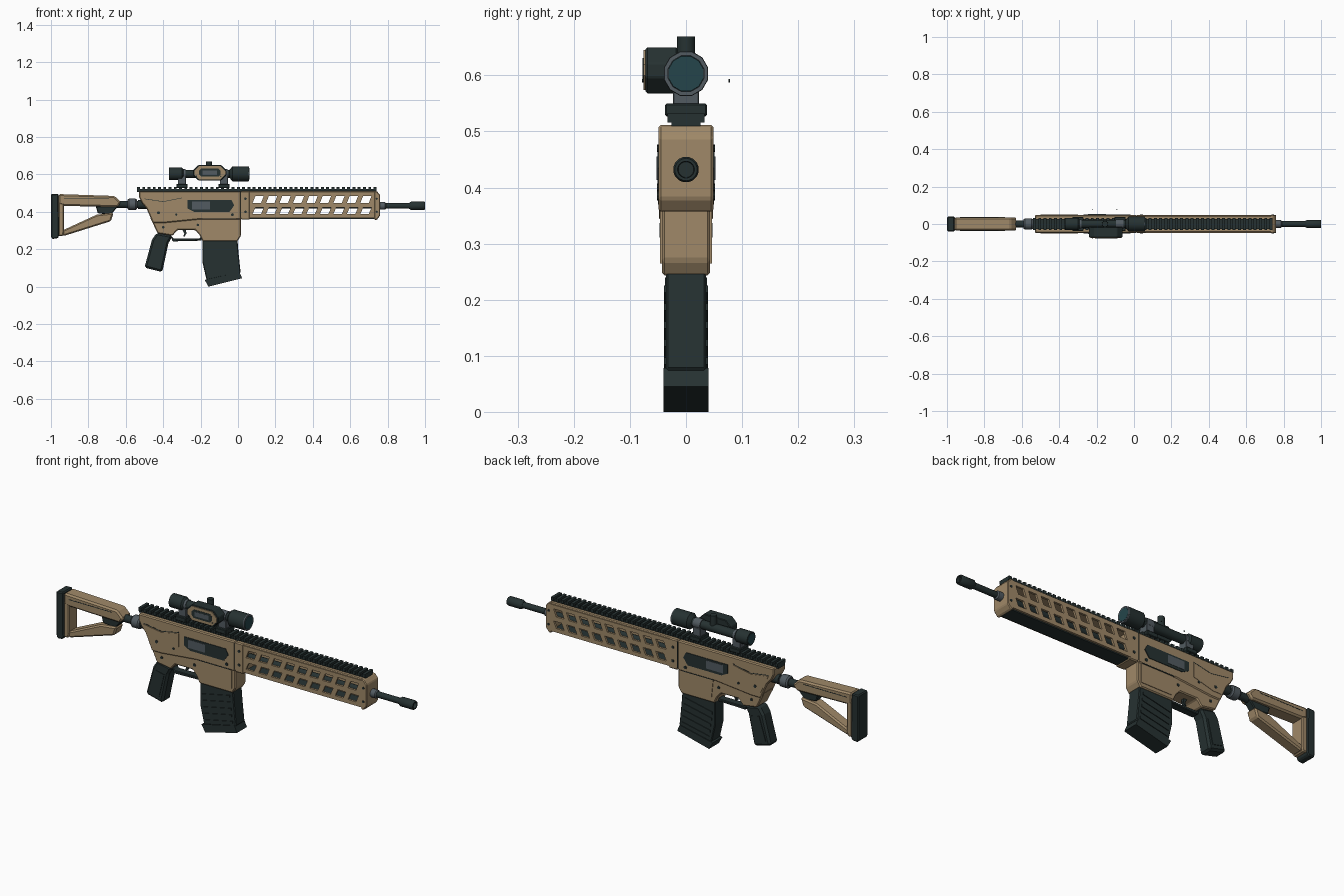
import bpy, bmesh, math
from mathutils import Matrix

if "Cube" in bpy.data.objects:
    bpy.data.objects.remove(bpy.data.objects["Cube"])


def material(name, color):
    m = bpy.data.materials.new(name)
    m.diffuse_color = (*color, 1)
    m.use_nodes = True
    m.node_tree.nodes["Principled BSDF"].inputs["Base Color"].default_value = m.diffuse_color
    return m


TAN = material("tan", (0.35, 0.25, 0.14))
DARK = material("dark_green_grey", (0.019, 0.031, 0.031))
GREY = material("steel_grey", (0.085, 0.105, 0.12))
LENS = material("teal_glass", (0.018, 0.06, 0.07))


def finish(bm, name, mat, bevel=0, smooth=False):
    bmesh.ops.recalc_face_normals(bm, faces=bm.faces)
    me = bpy.data.meshes.new(name)
    bm.to_mesh(me)
    bm.free()
    ob = bpy.data.objects.new(name, me)
    bpy.context.collection.objects.link(ob)
    if mat:
        me.materials.append(mat)
    if bevel:
        mod = ob.modifiers.new("bevel", 'BEVEL')
        mod.width, mod.segments, mod.limit_method = bevel, 1, 'ANGLE'
    if smooth:
        bpy.ops.object.select_all(action='DESELECT')
        ob.select_set(True)
        bpy.context.view_layer.objects.active = ob
        bpy.ops.object.shade_smooth_by_angle(angle=math.radians(35))
    return ob


def add_prism(bm, pts, y0, y1):
    """Side outline in x, z carried from y0 to y1."""
    a = [bm.verts.new((x, y0, z)) for x, z in pts]
    b = [bm.verts.new((x, y1, z)) for x, z in pts]
    bm.faces.new(a)
    bm.faces.new(b[::-1])
    for i in range(len(a)):
        j = (i + 1) % len(a)
        bm.faces.new((a[i], b[i], b[j], a[j]))


def prism(name, pts, y0, y1, mat, bevel=0):
    bm = bmesh.new()
    add_prism(bm, pts, y0, y1)
    return finish(bm, name, mat, bevel)


def slab(name, pts, half, mat, bevel=0):
    return prism(name, pts, -half, half, mat, bevel)


def plates(name, outlines, y, t, mat):
    """Thin plates on both sides, centred on +-y."""
    bm = bmesh.new()
    for pts in outlines:
        for s in (-1, 1):
            add_prism(bm, pts, s * (y - t), s * (y + t))
    return finish(bm, name, mat)


def rect(x0, x1, z0, z1):
    return [(x0, z0), (x1, z0), (x1, z1), (x0, z1)]


def disc(x, z, r, n=8):
    return [(x + r * math.cos(i * math.tau / n), z + r * math.sin(i * math.tau / n)) for i in range(n)]


def lathe(name, prof, z, mat, n=16, y=0):
    """Profile of (x, radius) turned around an x-aligned axis."""
    bm = bmesh.new()
    rings = []
    for x, r in prof:
        rings.append([bm.verts.new((x, y + r * math.cos(math.tau * (i + .5) / n),
                                    z + r * math.sin(math.tau * (i + .5) / n))) for i in range(n)])
    for a, b in zip(rings, rings[1:]):
        for i in range(n):
            j = (i + 1) % n
            bm.faces.new((a[i], a[j], b[j], b[i]))
    bm.faces.new(rings[0])
    bm.faces.new(rings[-1][::-1])
    return finish(bm, name, mat, smooth=True)


# Shoulder stock: pad, top bar, rear post, lower strut
slab("butt_pad", [(-1, .495), (-.96, .497), (-.957, .27), (-.965, .258), (-.995, .255), (-1, .27)], .039, DARK, .005)
slab("stock_top_bar", [(-.96, .495), (-.66, .485), (-.625, .45), (-.645, .425), (-.93, .432), (-.96, .44)], .036, TAN, .008)
slab("stock_rear_post", [(-.96, .45), (-.93, .45), (-.93, .30), (-.935, .27), (-.96, .27)], .034, TAN, .005)
slab("stock_strut", [(-.94, .30), (-.755, .385), (-.665, .395), (-.68, .35), (-.935, .27)], .03, TAN, .007)
slab("stock_lever", [(-.76, .43), (-.64, .43), (-.68, .385), (-.75, .392)], .02, DARK, .004)
plates("stock_seam", [rect(-.93, -.69, .468, .471)], .036, .001, DARK)
lathe("buffer_tube", [(-.76, .019), (-.5, .019)], .44, DARK)
lathe("buffer_ring", [(-.59, .026), (-.583, .031), (-.548, .031), (-.541, .026)], .44, GREY)
lathe("buffer_nut", [(-.535, .024), (-.49, .024)], .44, DARK)

# Receiver halves
slab("upper_receiver", [(-.53, .51), (.015, .51), (.015, .36), (-.20, .36), (-.40, .34), (-.455, .34), (-.49, .42),
                        (-.515, .45), (-.53, .48)], .048, TAN, .005)
slab("lower_receiver", [(-.47, .37), (.015, .37), (.015, .27), (-.003, .243), (-.19, .243), (-.205, .275), (-.228, .302),
                        (-.325, .302), (-.35, .272), (-.43, .285)], .043, TAN, .005)
plates("receiver_side_panel", [[(-.50, .465), (-.40, .45), (-.30, .47), (-.30, .40), (-.41, .37), (-.455, .37)]],
       .047, .003, TAN)
plates("magazine_well_panel", [[(-.185, .36), (-.005, .36), (-.005, .265), (-.175, .265)]], .043, .003, TAN)
plates("receiver_seams", [rect(-.19, -.01, .361, .364), rect(.014, .017, .37, .505),
                          [(-.50, .468), (-.40, .453), (-.30, .473), (-.30, .476), (-.40, .456), (-.50, .471)]],
       .047, .0018, DARK)
plates("ejection_port", [[(-.27, .463), (-.035, .463), (-.02, .435), (-.045, .4), (-.235, .4), (-.27, .418)]],
       .048, .003, DARK)
plates("bolt", [rect(-.245, -.15, .413, .455)], .05, .0025, GREY)
plates("receiver_pins", [disc(-.425, .395, .008), disc(-.03, .385, .008), disc(-.33, .385, .006)], .048, .0035, DARK)
plates("lower_pins", [disc(-.40, .318, .007), disc(-.215, .33, .007)], .044, .003, DARK)

# Trigger group and grip
slab("trigger_guard", [(-.36, .275), (-.345, .258), (-.205, .258), (-.195, .27), (-.195, .246), (-.35, .242)], .02, DARK, .003)
slab("trigger", [(-.30, .31), (-.28, .31), (-.275, .285), (-.285, .268), (-.293, .27), (-.287, .285)], .007, DARK)
slab("grip", [(-.435, .288), (-.35, .272), (-.372, .232), (-.405, .078), (-.50, .102), (-.46, .25)], .034, DARK, .01)
plates("grip_panel", [[(-.438, .24), (-.392, .23), (-.42, .11), (-.475, .122)]], .034, .003, DARK)

# Magazine with base and slanted ribs
slab("magazine", [(-.19, .25), (-.003, .25), (.003, .18), (.014, .075), (-.168, .035), (-.19, .13)], .036, DARK, .004)
slab("magazine_base", [(-.178, .036), (.008, .078), (.022, .045), (-.158, .0)], .04, DARK)
bpy.data.objects["magazine"].data.vertices  # outline kept plain
ribs = []
for i in range(5):
    z = .205 - .032 * i
    ribs.append([(-.175 + .004 * i, z - .025), (-.02 + .004 * i, z + .008), (-.02 + .004 * i, z + .02),
                 (-.175 + .004 * i, z - .013)])
plates("magazine_ribs", ribs, .036, .0035, DARK)

# Handguard: slotted walls, top, floor and end blocks
cut = bmesh.new()
for i in range(9):
    x = .078 + .072 * i
    for z0, z1 in ((.388, .423), (.447, .485)):
        add_prism(cut, [(x, z0), (x + .045, z0), (x + .06, z1), (x + .015, z1)], -.07, .07)
cutter = finish(cut, "slot_cutter", None)
cutter.hide_render = True
cutter.hide_set(True)
for side, s in (("right", -1), ("left", 1)):
    wall = prism("handguard_wall_" + side, rect(.017, .74, .368, .505), s * .037, s * .048, TAN)
    mod = wall.modifiers.new("slots", 'BOOLEAN')
    mod.object, mod.operation, mod.solver = cutter, 'DIFFERENCE', 'EXACT'
slab("handguard_top", rect(.017, .74, .496, .511), .044, TAN, .004)
slab("handguard_floor", rect(.05, .735, .362, .372), .037, DARK)
slab("handguard_rear_block", rect(.015, .065, .358, .511), .0485, TAN, .005)
slab("handguard_front_cap", [(.728, .511), (.742, .511), (.76, .49), (.76, .38), (.742, .357), (.728, .357)],
     .049, TAN, .004)
plates("handguard_bolts", [disc(.04, .40, .007), disc(.04, .47, .007), disc(.742, .40, .006), disc(.742, .47, .006)],
       .0485, .003, DARK)

# Barrel and muzzle
lathe("barrel", [(.02, .015), (.95, .015)], .432, DARK)
lathe("barrel_collar", [(.755, .021), (.785, .021), (.79, .016)], .432, GREY)
lathe("muzzle", [(.915, .016), (.925, .023), (.995, .023), (1, .02), (1, .015), (.985, .014)], .432, DARK)

# Top rail with teeth
bm = bmesh.new()
add_prism(bm, rect(-.54, .74, .505, .521), -.026, .026)
for i in range(46):
    x = -.54 + i * .0281
    add_prism(bm, rect(x, x + .0155, .516, .533), -.033, .033)
finish(bm, "top_rail", DARK)

# Scope body, lenses and mounts
SZ = .603
lathe("scope_tube", [(-.31, .022), (-.01, .022)], SZ, DARK)
lathe("scope_eyepiece", [(-.368, .028), (-.368, .034), (-.3, .034), (-.288, .022)], SZ, DARK)
lathe("scope_objective", [(-.045, .022), (-.03, .041), (.055, .041)], SZ, DARK, 12)
lathe("objective_rim", [(.054, .041), (.06, .04), (.06, .033), (.057, .033)], SZ, GREY, 12)
lathe("objective_lens", [(.055, .033), (.0605, .032)], SZ, LENS, 12)
lathe("eyepiece_lens", [(-.3695, .027), (-.36, .028)], SZ, LENS, 12)
for tag, x in (("rear", -.30), ("front", -.075)):
    slab("mount_clamp_" + tag, rect(x - .03, x + .03, .527, .55), .0375, DARK, .003)
    slab("mount_post_" + tag, rect(x - .022, x + .022, .548, .59), .023, GREY, .002)
    lathe("mount_ring_" + tag, [(x - .02, .026), (x + .02, .026)], SZ, GREY, 12)

# Scope turret on top
bm = bmesh.new()
bmesh.ops.create_cone(bm, cap_ends=True, segments=12, radius1=.017, radius2=.016, depth=.06,
                      matrix=Matrix.Translation((-.155, 0, .639)))
finish(bm, "scope_turret", DARK, smooth=True)


# Side housing with framed window
def octagon(x0, x1, z0, z1, c):
    return [(x0 + c, z0), (x1 - c, z0), (x1, z0 + c), (x1, z1 - c), (x1 - c, z1), (x0 + c, z1), (x0, z1 - c), (x0, z0 + c)]


prism("side_housing", octagon(-.24, -.062, .568, .65, .028), -.072, -.015, DARK, .003)
prism("side_frame", octagon(-.233, -.068, .574, .645, .026), -.076, -.071, TAN)
prism("side_window", octagon(-.208, -.093, .588, .631, .012), -.0772, -.075, DARK)
prism("side_display", rect(-.19, -.112, .598, .621), -.0776, -.0765, GREY)
plates("housing_screws", [disc(-.222, .59, .0035, 6), disc(-.092, .59, .0035, 6)], .077, .0012, DARK)
